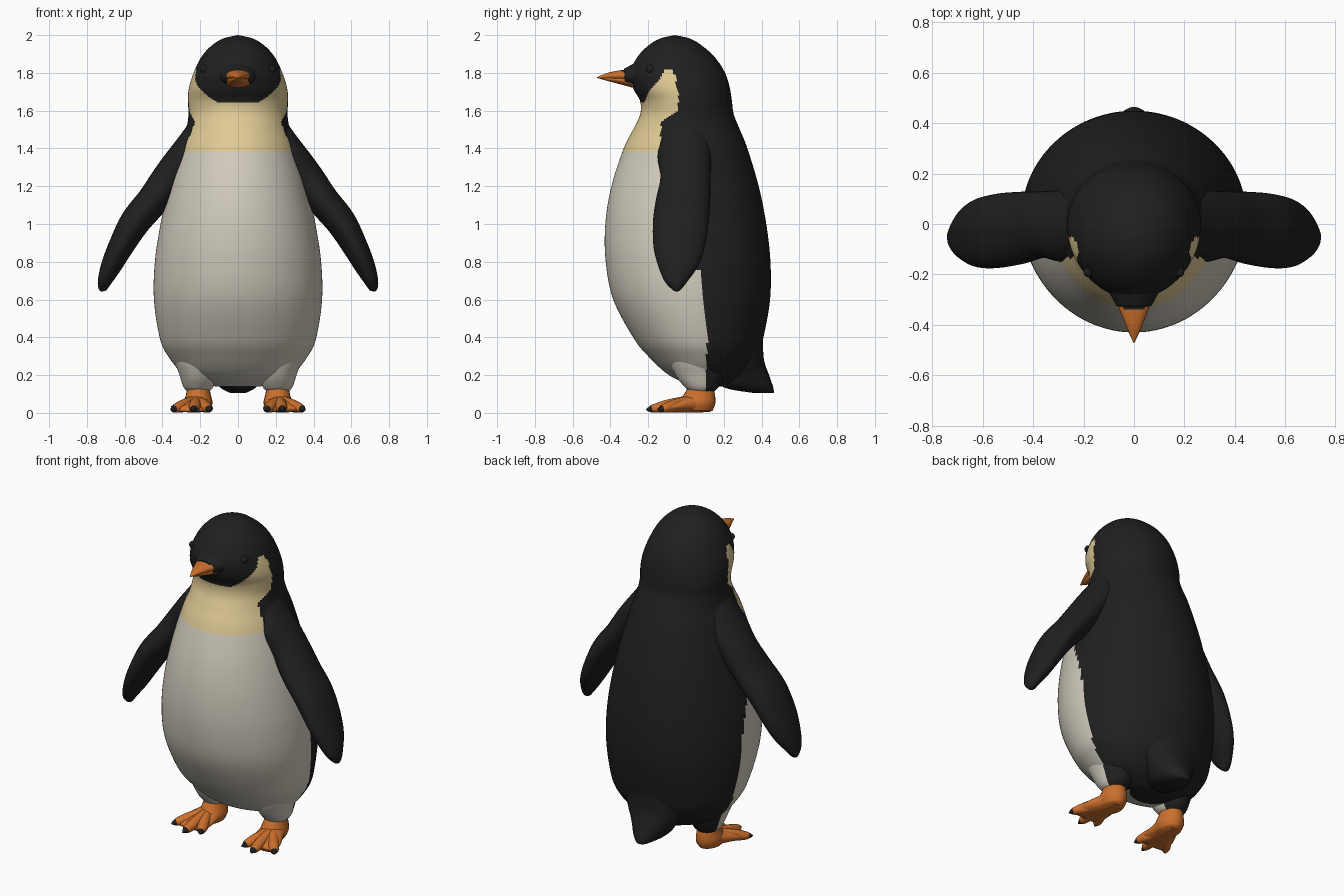
import bpy, bmesh
from math import sin, cos, tau
from mathutils import Vector

if "Cube" in bpy.data.objects:
    bpy.data.objects.remove(bpy.data.objects["Cube"], do_unlink=True)


def make_material(name, rgb):
    mat = bpy.data.materials.new(name)
    mat.use_nodes = True
    mat.diffuse_color = (*rgb, 1)
    node = mat.node_tree.nodes["Principled BSDF"]
    node.inputs["Base Color"].default_value = (*rgb, 1)
    node.inputs["Roughness"].default_value = 0.8
    return mat


BLACK, WHITE, YELLOW, ORANGE = range(4)
MATERIALS = [make_material("black plumage", (0.014, 0.014, 0.014)),
             make_material("cream white", (0.64, 0.60, 0.51)),
             make_material("pale yellow", (0.74, 0.59, 0.30)),
             make_material("orange", (0.60, 0.16, 0.025))]


def lerp_table(table, t):
    """Piecewise linear lookup in (key, value) pairs."""
    for (a, va), (b, vb) in zip(table, table[1:]):
        if t <= b:
            return va + (vb - va) * max(0, (t - a) / (b - a))
    return table[-1][1]


def smooth_rows(rows, steps):
    """Catmull-Rom interpolation through section rows."""
    rows = [Vector(r) for r in rows]
    out = []
    for i in range(len(rows) - 1):
        p0, p1, p2 = rows[max(i - 1, 0)], rows[i], rows[i + 1]
        p3 = rows[min(i + 2, len(rows) - 1)]
        for k in range(steps):
            t = k / steps
            out.append(0.5 * (2 * p1 + (p2 - p0) * t + (2 * p0 - 5 * p1 + 4 * p2 - p3) * t ** 2
                              + (3 * p1 - p0 - 3 * p2 + p3) * t ** 3))
    return out + [rows[-1]]


def loft(name, rows, colour, side=(1, 0, 0), normal=None, steps=4, segs=24, flip=1):
    """Skin ellipses (x, y, z, half width, half depth); colour is an index or a rule."""
    rows = smooth_rows(rows, steps)
    centres = [Vector(r[:3]) for r in rows]
    u = Vector(side)
    bm = bmesh.new()
    rings = []
    for i, r in enumerate(rows):
        path = centres[min(i + 1, len(rows) - 1)] - centres[max(i - 1, 0)]
        v = (Vector(normal) if normal else path).cross(u).normalized()
        ring = []
        for k in range(segs):
            a = tau * k / segs
            p = centres[i] + u * (max(r[3], 0.001) * cos(a)) + v * (max(r[4], 0.001) * sin(a))
            ring.append(bm.verts.new((p.x * flip, p.y, p.z)))
        rings.append(ring)
    for lo, hi in zip(rings, rings[1:]):
        for k in range(segs):
            n = (k + 1) % segs
            bm.faces.new((lo[k], lo[n], hi[n], hi[k]))
    bm.faces.new(rings[0])
    bm.faces.new(rings[-1])
    bmesh.ops.recalc_face_normals(bm, faces=bm.faces)
    for f in bm.faces:
        f.smooth = True
        f.material_index = colour(f.calc_center_median()) if callable(colour) else colour
    mesh = bpy.data.meshes.new(name)
    bm.to_mesh(mesh)
    bm.free()
    for mat in MATERIALS:
        mesh.materials.append(mat)
    obj = bpy.data.objects.new(name, mesh)
    bpy.context.collection.objects.link(obj)
    return obj


def upright(rows, x=0):
    """Turn (z, half width, front y, back y) into level sections."""
    return [(x, (f + b) / 2, z, w, (b - f) / 2) for z, w, f, b in rows]


# Plumage pattern: dark back, pale belly, yellow throat and cheeks, dark face
BACK_EDGE = [(0.1, 0.1), (0.4, 0.115), (0.6, 0.1), (0.8, 0.06), (1.0, -0.03), (1.2, -0.11),
             (1.4, -0.14), (1.54, -0.13), (1.6, -0.04), (1.7, -0.04), (1.83, -0.07)]
FACE_EDGE = [(1.64, -0.22), (1.7, -0.2), (1.75, -0.15), (1.82, -0.11)]


def plumage(p):
    if p.z > 1.82 or p.y > lerp_table(BACK_EDGE, p.z):
        return BLACK
    if p.z > 1.64 and p.y < lerp_table(FACE_EDGE, p.z):
        return BLACK
    return YELLOW if p.z > 1.39 else WHITE


# Body and head in one skin
loft("body", upright([
    (0.14, 0.12, 0.04, 0.22), (0.2, 0.28, -0.09, 0.30), (0.3, 0.37, -0.20, 0.38),
    (0.4, 0.415, -0.28, 0.41), (0.6, 0.445, -0.385, 0.445), (0.8, 0.44, -0.425, 0.447),
    (1.0, 0.41, -0.427, 0.425), (1.2, 0.365, -0.395, 0.385), (1.4, 0.31, -0.33, 0.325),
    (1.5, 0.275, -0.28, 0.285), (1.58, 0.262, -0.243, 0.253), (1.65, 0.265, -0.243, 0.243),
    (1.72, 0.26, -0.28, 0.232), (1.8, 0.235, -0.295, 0.207), (1.88, 0.197, -0.26, 0.155),
    (1.94, 0.145, -0.205, 0.09), (1.98, 0.083, -0.142, 0.025), (2.0, 0.001, -0.06, -0.058)]),
    plumage, normal=(0, 0, 1), steps=9, segs=128)

# Tail wedge
loft("tail", upright([
    (0.5, 0.26, 0.1, 0.41), (0.3, 0.2, 0.14, 0.41), (0.2, 0.135, 0.17, 0.44),
    (0.135, 0.095, 0.2, 0.462), (0.105, 0.04, 0.36, 0.465)]),
    BLACK, normal=(0, 0, 1), segs=32)

# Beak: dark base, upper and lower halves
loft("beak_base", [(0, -0.2, 1.79, 0.15, 0.1), (0, -0.27, 1.785, 0.1, 0.065),
                   (0, -0.325, 1.78, 0.07, 0.042)], BLACK)
loft("upper_beak", [(0, -0.28, 1.785, 0.08, 0.036), (0, -0.34, 1.786, 0.058, 0.029),
                    (0, -0.41, 1.783, 0.03, 0.018), (0, -0.47, 1.775, 0.003, 0.003)],
     lambda p: BLACK if p.y > -0.345 and p.z > 1.805 else ORANGE)
loft("lower_beak", [(0, -0.27, 1.755, 0.072, 0.036), (0, -0.34, 1.762, 0.05, 0.024),
                    (0, -0.41, 1.768, 0.025, 0.012), (0, -0.455, 1.772, 0.003, 0.003)], ORANGE)

for label, s in (("left", 1), ("right", -1)):
    # Flipper: (x, z, half thickness, front y, back y)
    wing = [(0.21, 1.53, 0.045, -0.09, 0.09), (0.27, 1.38, 0.085, -0.15, 0.13),
            (0.36, 1.25, 0.09, -0.135, 0.13), (0.45, 1.125, 0.085, -0.16, 0.128),
            (0.545, 1.01, 0.08, -0.175, 0.12), (0.62, 0.88, 0.067, -0.172, 0.1),
            (0.67, 0.78, 0.055, -0.148, 0.065), (0.705, 0.7, 0.038, -0.115, 0.01),
            (0.717, 0.655, 0.022, -0.075, -0.025), (0.718, 0.642, 0.004, -0.055, -0.045)]
    loft(label + "_flipper", [(x, (f + b) / 2, z, (b - f) / 2, w) for x, z, w, f, b in wing],
         BLACK, side=(0, 1, 0), normal=None, steps=5, segs=32, flip=s)

    # Feathered thigh
    loft(label + "_thigh", upright([
        (0.45, 0.13, -0.1, 0.2), (0.3, 0.13, -0.095, 0.21), (0.2, 0.1, -0.055, 0.2),
        (0.14, 0.08, -0.01, 0.175), (0.115, 0.06, 0.02, 0.15)], 0.21),
        plumage, normal=(0, 0, 1), steps=8, segs=48, flip=s)

    # Ankle and webbed foot
    loft(label + "_ankle", upright([
        (0.15, 0.055, 0.02, 0.14), (0.1, 0.065, -0.01, 0.153), (0.05, 0.075, -0.04, 0.155),
        (0.01, 0.06, -0.03, 0.14)], 0.21), ORANGE, normal=(0, 0, 1), flip=s)
    loft(label + "_web", [
        (0.21, 0.13, 0.045, 0.05, 0.04), (0.215, 0.05, 0.05, 0.07, 0.048),
        (0.235, -0.05, 0.035, 0.095, 0.034), (0.245, -0.13, 0.018, 0.095, 0.013)],
        ORANGE, normal=(0, -1, 0), flip=s)

    # Toes with dark claws
    for toe, x, y in (("inner", 0.145, -0.17), ("middle", 0.235, -0.21), ("outer", 0.355, -0.15)):
        base, tip = Vector((0.22, 0.03, 0.06)), Vector((x, y, 0.016))
        run = tip - base
        side = Vector((-run.y, run.x, 0)).normalized()
        rows = [(*(base + run * t), w, h) for t, w, h in
                ((0, 0.03, 0.035), (0.5, 0.032, 0.034), (0.8, 0.028, 0.024),
                 (0.9, 0.018, 0.018), (1, 0.003, 0.004))]
        loft(f"{label}_{toe}_toe", rows,
             lambda p: BLACK if (Vector((abs(p.x), p.y, p.z)) - base).dot(run) > 0.88 * run.dot(run)
             else ORANGE, side=side, segs=16, flip=s)

    # Eye, barely raised from the dark face
    bpy.ops.mesh.primitive_uv_sphere_add(segments=16, ring_count=8, radius=0.022,
                                         location=(0.178 * s, -0.19, 1.82))
    eye = bpy.context.object
    eye.name = label + "_eye"
    eye.data.materials.append(MATERIALS[BLACK])
    bpy.ops.object.shade_smooth_by_angle()
